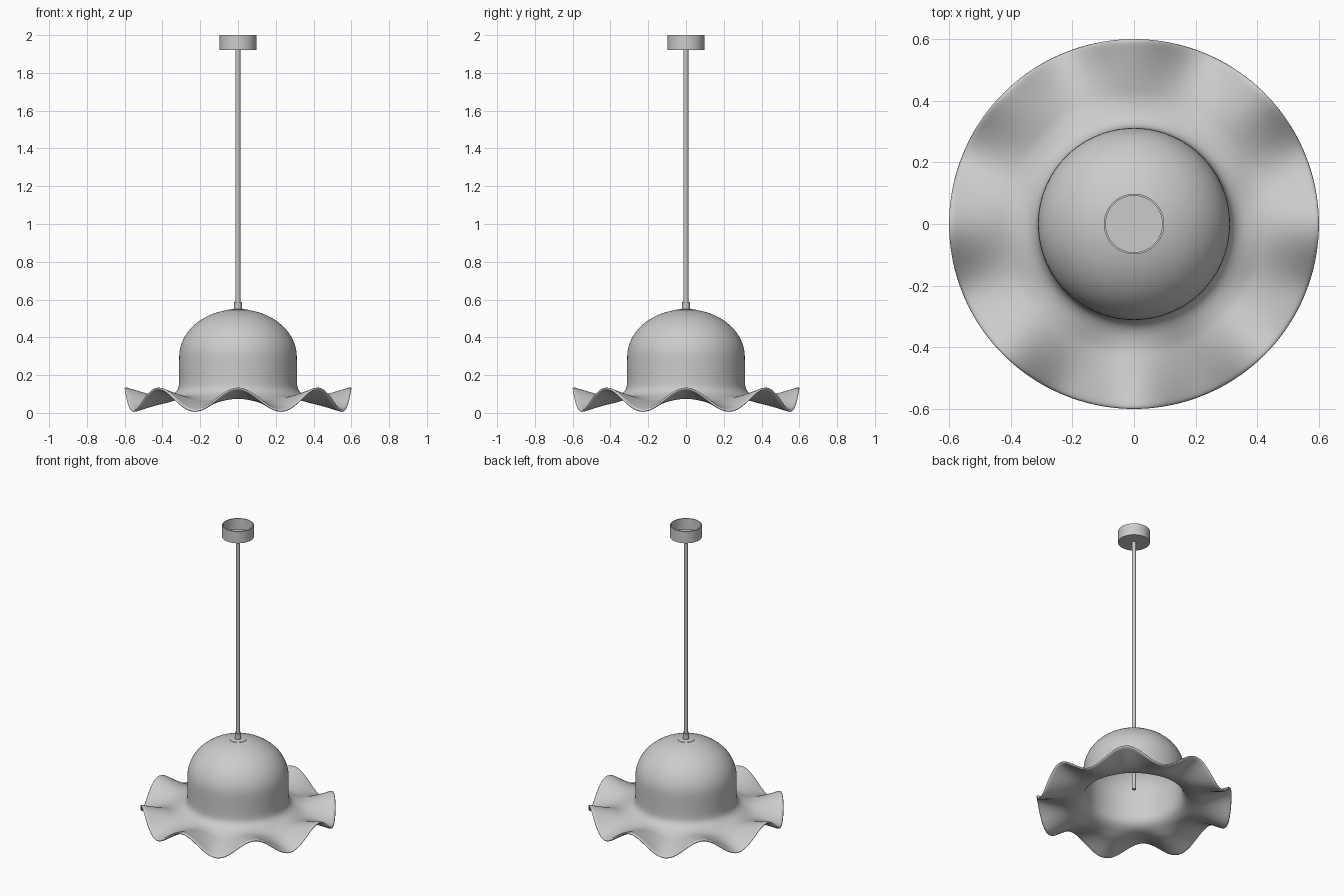
import bpy, bmesh, math
from math import sin, cos, pi

if "Cube" in bpy.data.objects:
    bpy.data.objects.remove(bpy.data.objects["Cube"])


def lathe(name, profile, segs=48, wave=None):
    """Spin an (r, z) profile around z; wave(r, angle) adds height."""
    bm = bmesh.new()
    rings = []
    for r, z in profile:
        if r < 1e-6:
            rings.append([bm.verts.new((0, 0, z))])
            continue
        ring = []
        for i in range(segs):
            a = 2 * pi * i / segs
            dz = wave(r, a) if wave else 0
            ring.append(bm.verts.new((r * cos(a), r * sin(a), z + dz)))
        rings.append(ring)
    for lo, hi in zip(rings, rings[1:]):
        for i in range(segs):
            j = (i + 1) % segs
            quad = [lo[i % len(lo)], lo[j % len(lo)], hi[j % len(hi)], hi[i % len(hi)]]
            bm.faces.new(list(dict.fromkeys(quad)))
    bmesh.ops.recalc_face_normals(bm, faces=bm.faces)
    me = bpy.data.meshes.new(name)
    bm.to_mesh(me)
    bm.free()
    ob = bpy.data.objects.new(name, me)
    bpy.context.collection.objects.link(ob)
    bpy.ops.object.select_all(action='DESELECT')
    bpy.context.view_layer.objects.active = ob
    ob.select_set(True)
    bpy.ops.object.shade_smooth_by_angle(angle=math.radians(35))
    return ob


# Ruffled shade: dome, straight wall, small fillet, wavy brim
R_WALL, R_RIM, Z_BRIM = 0.305, 0.602, 0.07
profile = [(R_WALL * sin(t), 0.297 + 0.245 * cos(t))
           for t in (pi / 2 * i / 14 for i in range(15))]
profile += [(R_WALL, z) for z in (0.25, 0.2, 0.16)]
profile += [(0.308, 0.132), (0.318, 0.112), (0.335, 0.096), (0.36, 0.083), (0.39, 0.075)]
profile += [(0.39 + (R_RIM - 0.39) * i / 9, Z_BRIM) for i in range(1, 10)]


def ruffle(r, a):
    t = max(0, (r - 0.34) / (R_RIM - 0.34))
    return 0.064 * t ** 1.4 * cos(8 * a)


shade = lathe("ruffled_shade", profile, 96, ruffle)
solid = shade.modifiers.new("thickness", 'SOLIDIFY')
solid.thickness = 0.014
solid.offset = 0
sub = shade.modifiers.new("smooth", 'SUBSURF')
sub.levels = sub.render_levels = 1

# Hanging rod, running down into the shade
lathe("rod", [(0, 0.165), (0.0125, 0.165), (0.0125, 1.93), (0, 1.93)], 24)

# Collar with a flat washer on top of the dome
lathe("collar", [(0, 0.535), (0.053, 0.535), (0.053, 0.547), (0.02, 0.55),
                 (0.02, 0.588), (0, 0.588)], 32)

# Ceiling cup, open at the top
lathe("ceiling_cup", [(0, 1.92), (0.098, 1.92), (0.098, 2.0), (0.092, 2.0),
                      (0.092, 1.926), (0, 1.926)], 64)
